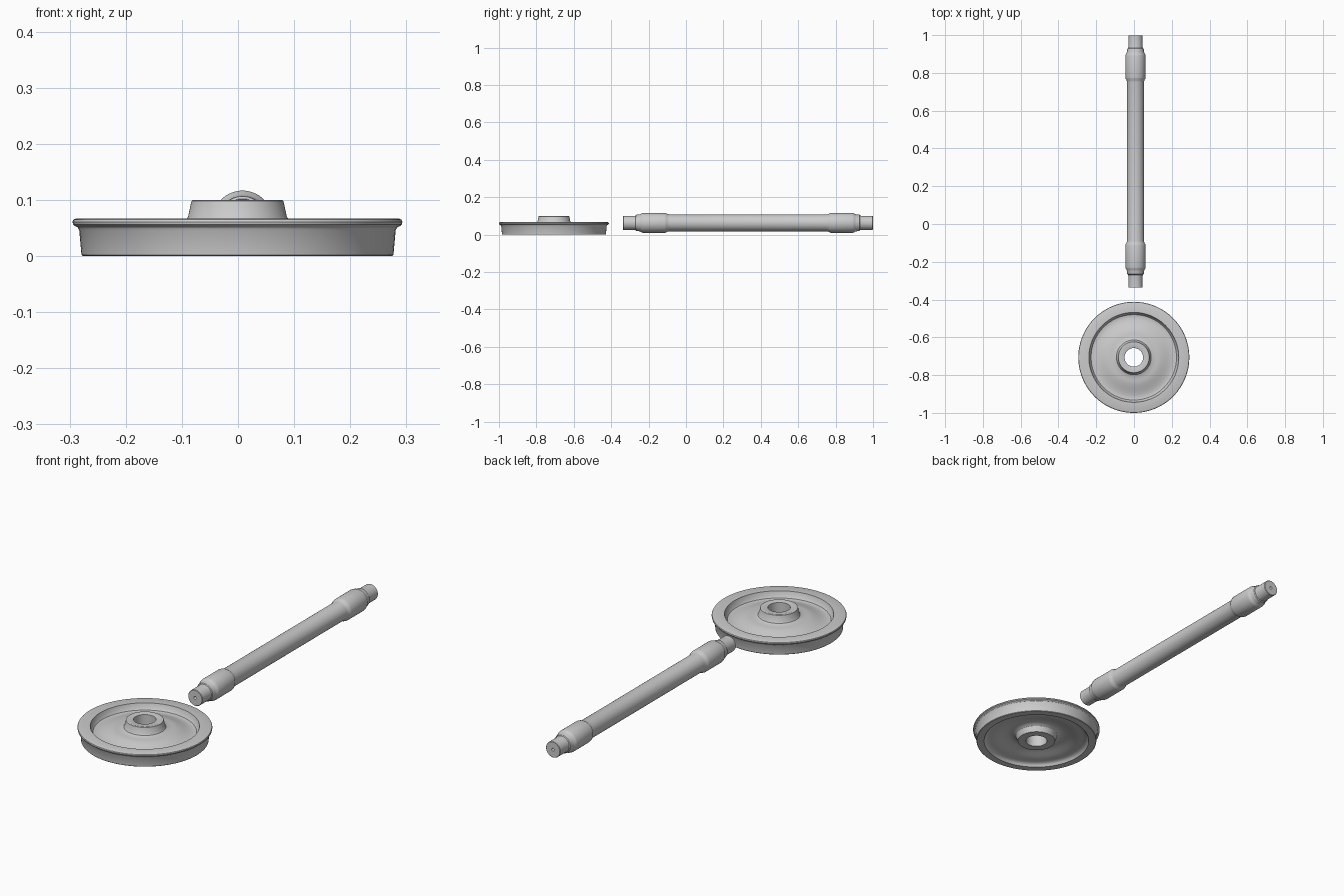
import bpy, bmesh, math
from mathutils import Matrix

if "Cube" in bpy.data.objects:
    bpy.data.objects.remove(bpy.data.objects["Cube"])


def lathe(name, profile, matrix, closed=False, steps=96):
    """Spin (radius, height) points round the z axis."""
    bm = bmesh.new()
    rings = []
    for r, z in profile:
        if r == 0:
            rings.append([bm.verts.new((0, 0, z))] * steps)
        else:
            rings.append([bm.verts.new((r * math.cos(math.tau * i / steps),
                                        r * math.sin(math.tau * i / steps), z))
                          for i in range(steps)])
    pairs = list(zip(rings, rings[1:]))
    if closed:
        pairs.append((rings[-1], rings[0]))
    for a, b in pairs:
        for i in range(steps):
            j = (i + 1) % steps
            bm.faces.new(list(dict.fromkeys((a[i], a[j], b[j], b[i]))))
    bmesh.ops.recalc_face_normals(bm, faces=bm.faces)
    mesh = bpy.data.meshes.new(name)
    bm.to_mesh(mesh)
    bm.free()
    mesh.transform(matrix)
    obj = bpy.data.objects.new(name, mesh)
    bpy.context.collection.objects.link(obj)
    bpy.ops.object.select_all(action='DESELECT')
    obj.select_set(True)
    bpy.context.view_layer.objects.active = obj
    bpy.ops.object.shade_smooth_by_angle(angle=math.radians(32))
    return obj


def smooth(p, q, n=8):
    """S-shaped run of points between two profile points."""
    return [(p[0] + (q[0] - p[0]) * t, p[1] + (q[1] - p[1]) * (3 * t * t - 2 * t ** 3))
            for t in (i / n for i in range(1, n))]


# Wheel: hub, dished web, tapered tread and rounded flange
top_a, top_b = (0.215, 0.036), (0.12, 0.058)
low_a, low_b = (0.12, 0.036), (0.215, 0.017)
wheel = [(0.049, 0.0), (0.049, 0.099), (0.051, 0.1),
         (0.079, 0.1), (0.082, 0.098), (0.088, 0.07), (0.092, 0.064), (0.102, 0.06),
         top_b, *smooth(top_b, top_a), top_a,
         (0.226, 0.038), (0.232, 0.045), (0.238, 0.067),
         (0.287, 0.067), (0.292, 0.065), (0.294, 0.061), (0.293, 0.056), (0.289, 0.053),
         (0.285, 0.051), (0.282, 0.046), (0.278, 0.002), (0.276, 0.0),
         (0.243, 0.0), (0.238, 0.009), (0.23, 0.015),
         low_b, *smooth(low_b, low_a), low_a,
         (0.104, 0.033), (0.095, 0.026), (0.086, 0.0)]
lathe("wheel", wheel, Matrix.Translation((-0.001, -0.706, 0)), closed=True)

# Axle: journals, wheel seats, shaft and centre drill holes, mirrored end to end
half = [(0, 0.655), (0.007, 0.668), (0.036, 0.668), (0.038, 0.666), (0.038, 0.605),
        (0.039, 0.6), (0.043, 0.597), (0.044, 0.594), (0.045, 0.58), (0.048, 0.572),
        (0.052, 0.566), (0.0535, 0.56), (0.0535, 0.445), (0.052, 0.438),
        (0.047, 0.43), (0.045, 0.42)]
axle = half + [(r, -z) for r, z in reversed(half)]
lathe("axle", axle, Matrix.Translation((0.008, 0.331, 0.063)) @ Matrix.Rotation(-math.pi / 2, 4, 'X'),
      steps=64)
